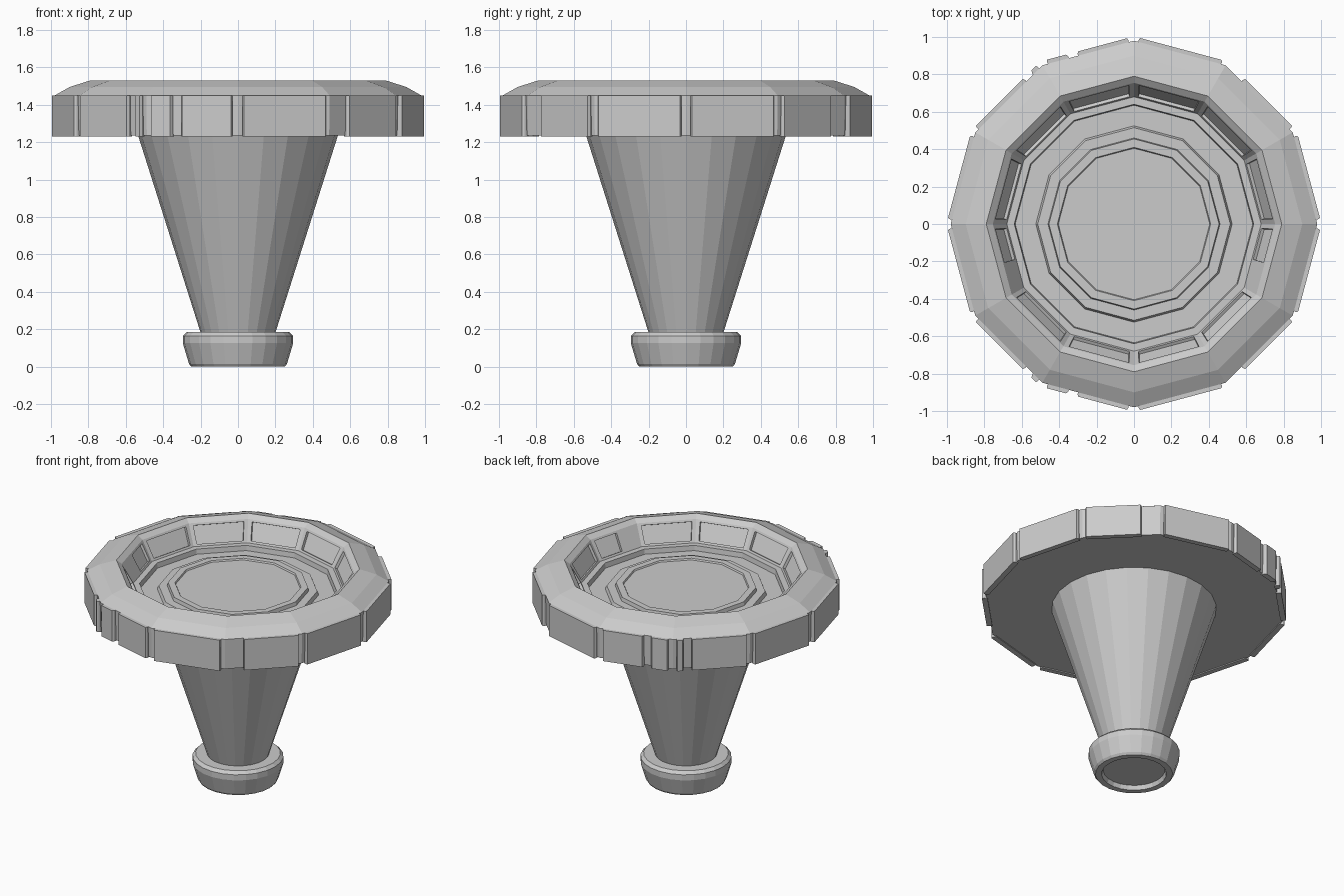
import bpy, bmesh, math
from mathutils import Vector

if "Cube" in bpy.data.objects:
    bpy.data.objects.remove(bpy.data.objects["Cube"])


def pt(r, i, z, n):
    a = 2 * math.pi * i / n
    return Vector((r * math.cos(a), r * math.sin(a), z))


def lathe(bm, profile, n, skip=()):
    """Revolve a bottom-to-top (outside) profile; points at r=0 become caps."""
    rings = []
    for r, z in profile:
        if r == 0:
            rings.append([bm.verts.new((0, 0, z))] * n)
        else:
            rings.append([bm.verts.new(pt(r, i, z, n)) for i in range(n)])
    for k in range(len(rings) - 1):
        if k in skip:
            continue
        a, b = rings[k], rings[k + 1]
        for i in range(n):
            j = (i + 1) % n
            loop = list(dict.fromkeys((a[i], a[j], b[j], b[i])))
            bm.faces.new(loop)
    return rings


def finish(bm, name):
    bmesh.ops.recalc_face_normals(bm, faces=bm.faces)
    me = bpy.data.meshes.new(name)
    bm.to_mesh(me)
    bm.free()
    ob = bpy.data.objects.new(name, me)
    bpy.context.collection.objects.link(ob)
    return ob


# Twelve-sided dish: underside, rim, sloped bowl wall and stepped floor
SIDES = 12
dish = [(0, 1.237), (0.975, 1.237), (0.98, 1.45), (0.90, 1.495), (0.79, 1.53),
        (0.755, 1.505), (0.68, 1.37), (0.64, 1.37), (0.635, 1.335), (0.525, 1.335),
        (0.515, 1.36), (0.46, 1.36), (0.455, 1.385), (0.41, 1.385), (0.405, 1.375),
        (0, 1.375)]
WALL = 5
bm = bmesh.new()
rings = lathe(bm, dish, SIDES, skip=(WALL,))

# Recessed windows in the bowl wall
lo, hi = rings[WALL + 1], rings[WALL]
for i in range(SIDES):
    j = (i + 1) % SIDES
    u0, u1 = 0.07, 0.93
    if i == 11:
        u0 = 0.45
    elif i == 6:
        u1 = 0.55
    quad = (lo[i], lo[j], hi[j], hi[i])
    c = [v.co.copy() for v in quad]

    def at(u, v):
        return c[0].lerp(c[1], u).lerp(c[3].lerp(c[2], u), v)

    nrm = (c[1] - c[0]).cross(c[3] - c[0]).normalized()
    mid = (c[0] + c[1]) / 2
    if nrm.x * mid.x + nrm.y * mid.y < 0:
        nrm = -nrm
    uv = ((u0, 0.1), (u1, 0.1), (u1, 0.9), (u0, 0.9))
    edge = [bm.verts.new(at(*p)) for p in uv]
    back = [bm.verts.new(at(*p) + nrm * 0.018) for p in uv]
    bm.faces.new(back)
    for k in range(4):
        m = (k + 1) % 4
        bm.faces.new((quad[k], quad[m], edge[m], edge[k]))
        bm.faces.new((edge[k], edge[m], back[m], back[k]))
finish(bm, "dish")

# Raised plates round the rim: spans along each side
spans = {i: [(0.05, 0.95)] for i in range(SIDES)}
spans[1] = [(0.05, 0.76)]
spans[10] = [(0.24, 0.95)]
spans[3] = [(0.06, 0.61), (0.71, 0.94)]
spans[8] = [(0.06, 0.29), (0.39, 0.94)]
spans[4] = [(0.05, 0.14), (0.24, 0.95)]
spans[7] = [(0.05, 0.76), (0.86, 0.95)]
bm = bmesh.new()
for i, parts in spans.items():
    for u0, u1 in parts:
        layers = []
        for r, trim in ((0.965, 0), (0.99, 0), (1.003, 0.015)):
            a, b = pt(r, i, 0, SIDES), pt(r, i + 1, 0, SIDES)
            layers.append([bm.verts.new(a.lerp(b, u) + Vector((0, 0, z)))
                           for u, z in ((u0 + trim, 1.23), (u1 - trim, 1.23),
                                        (u1 - trim, 1.45), (u0 + trim, 1.45))])
        bm.faces.new(layers[0])
        bm.faces.new(layers[2])
        for a, b in zip(layers, layers[1:]):
            for k in range(4):
                m = (k + 1) % 4
                bm.faces.new((a[k], a[m], b[m], b[k]))
finish(bm, "rim_plates")

# Tapered stem
bm = bmesh.new()
lathe(bm, [(0, 0.15), (0.19, 0.15), (0.535, 1.238), (0, 1.238)], 24)
finish(bm, "stem")

# Foot collar with a shallow hollow underneath
bm = bmesh.new()
lathe(bm, [(0, 0.03), (0.20, 0.03), (0.21, 0.0), (0.25, 0.0), (0.262, 0.015),
           (0.295, 0.125), (0.295, 0.165), (0.275, 0.185), (0.2, 0.185), (0, 0.185)], 24)
finish(bm, "foot")
